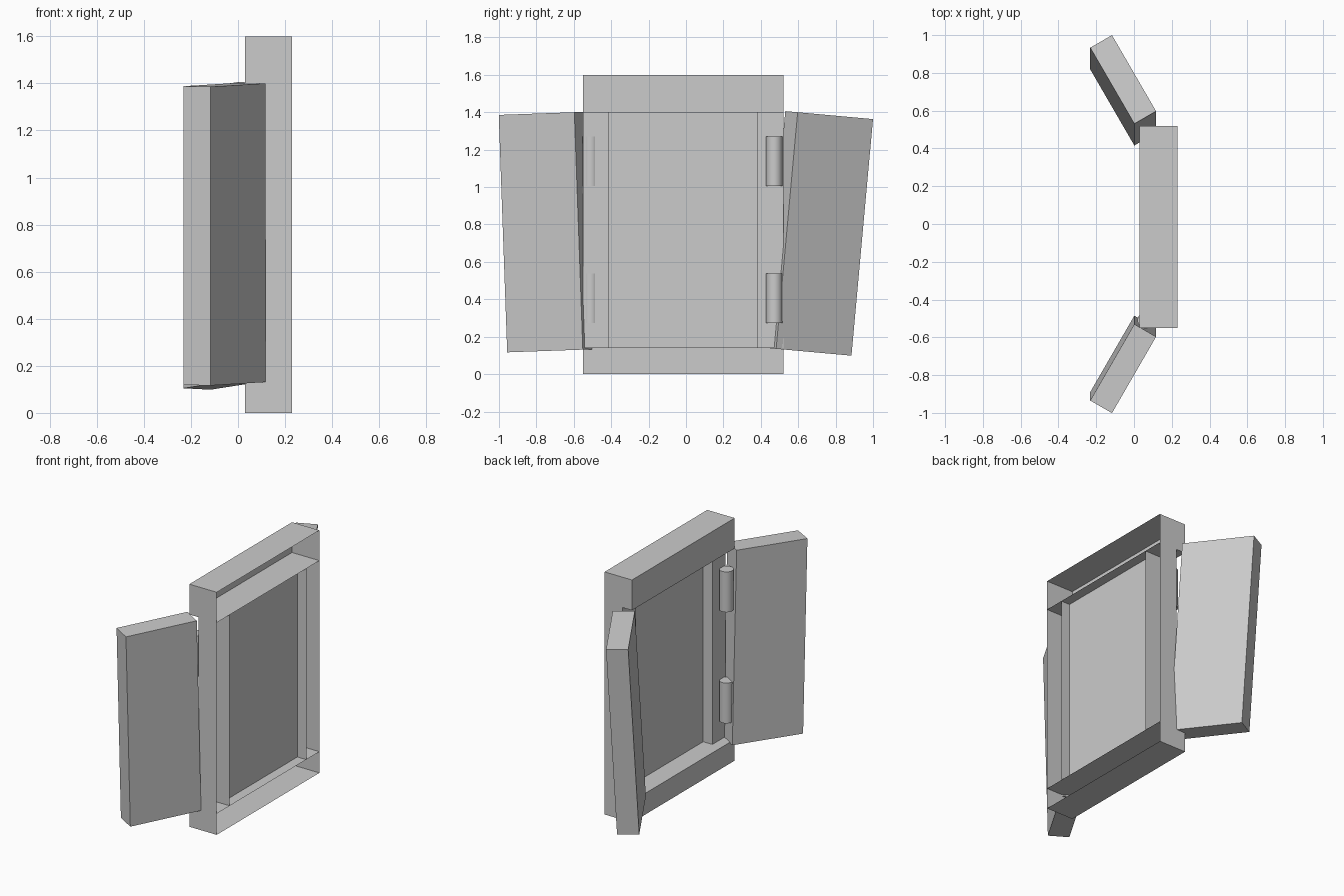
import bpy, bmesh, math
from mathutils import Matrix, Vector

if "Cube" in bpy.data.objects:
    bpy.data.objects.remove(bpy.data.objects["Cube"], do_unlink=True)

grey = bpy.data.materials.new("plain grey")
grey.use_nodes = True
grey.diffuse_color = (0.6, 0.6, 0.6, 1)
grey.node_tree.nodes["Principled BSDF"].inputs["Base Color"].default_value = (0.6, 0.6, 0.6, 1)


def finish(name, bm):
    mesh = bpy.data.meshes.new(name)
    bm.to_mesh(mesh)
    bm.free()
    mesh.materials.append(grey)
    obj = bpy.data.objects.new(name, mesh)
    bpy.context.collection.objects.link(obj)
    return obj


def box(name, low, high, open_sides=(), matrix=Matrix()):
    """Box between two corners, without the faces that point along open_sides."""
    low, high = Vector(low), Vector(high)
    bm = bmesh.new()
    bmesh.ops.create_cube(bm, size=1)
    bm.normal_update()
    gone = [f for f in bm.faces if any(f.normal.dot(Vector(s)) > 0.9 for s in open_sides)]
    bmesh.ops.delete(bm, geom=gone, context='FACES')
    place = Matrix.Translation((low + high) / 2) @ Matrix.Diagonal(high - low).to_4x4()
    bmesh.ops.transform(bm, matrix=matrix @ place, verts=bm.verts)
    return finish(name, bm)


# Main measures of the frame
BACK, RABBET, GLASS, OPEN = 0.03, 0.098, 0.165, 0.23
Y0, Y1 = -0.55, 0.52
IN0, IN1 = -0.415, 0.383
SILL, HEAD, TOP = 0.14, 1.4, 1.6
PX, UP, DOWN = (1, 0, 0), (0, 0, 1), (0, 0, -1)

# Hollow frame bars, open towards +x; the side bars are set back for the shutters
box("bottom_rail", (BACK, Y0, 0), (OPEN, Y1, SILL), [PX])
box("top_rail", (BACK, Y0, HEAD), (OPEN, Y1, TOP), [PX])
for name, a, b in (("right_stile", Y0, IN0), ("left_stile", IN1, Y1)):
    box(name, (RABBET, a, SILL), (OPEN, b, HEAD), [PX, UP, DOWN])

# Window pane, a single sheet
bm = bmesh.new()
bm.faces.new([bm.verts.new((GLASS, y, z)) for y, z in
              ((IN0, SILL), (IN1, SILL), (IN1, HEAD), (IN0, HEAD))])
finish("pane", bm)

# Shutters: swung open about the hinge side and sagging about x
for name, side, sag in (("left_shutter", 1, -5.2), ("right_shutter", -1, 2.04)):
    pose = (Matrix.Translation((0.117, side * 0.597, HEAD))
            @ Matrix.Rotation(math.radians(sag), 4, 'X')
            @ Matrix.Rotation(math.radians(side * 30), 4, 'Z'))
    ends = sorted((0, side * 0.467))
    box(name, (-0.133, ends[0], -1.27), (0, ends[1], 0), matrix=pose)

# Hinge barrels, two on each side
for side, x, y in (("left", 0.102, 0.472), ("right", 0.062, -0.51)):
    for level, z in (("lower", 0.405), ("upper", 1.138)):
        bm = bmesh.new()
        bmesh.ops.create_cone(bm, cap_ends=True, segments=32, radius1=0.043, radius2=0.043,
                              depth=0.266, matrix=Matrix.Translation((x, y, z)))
        hinge = finish(f"{side}_{level}_hinge", bm)
        bpy.ops.object.select_all(action='DESELECT')
        hinge.select_set(True)
        bpy.context.view_layer.objects.active = hinge
        bpy.ops.object.shade_smooth_by_angle()
